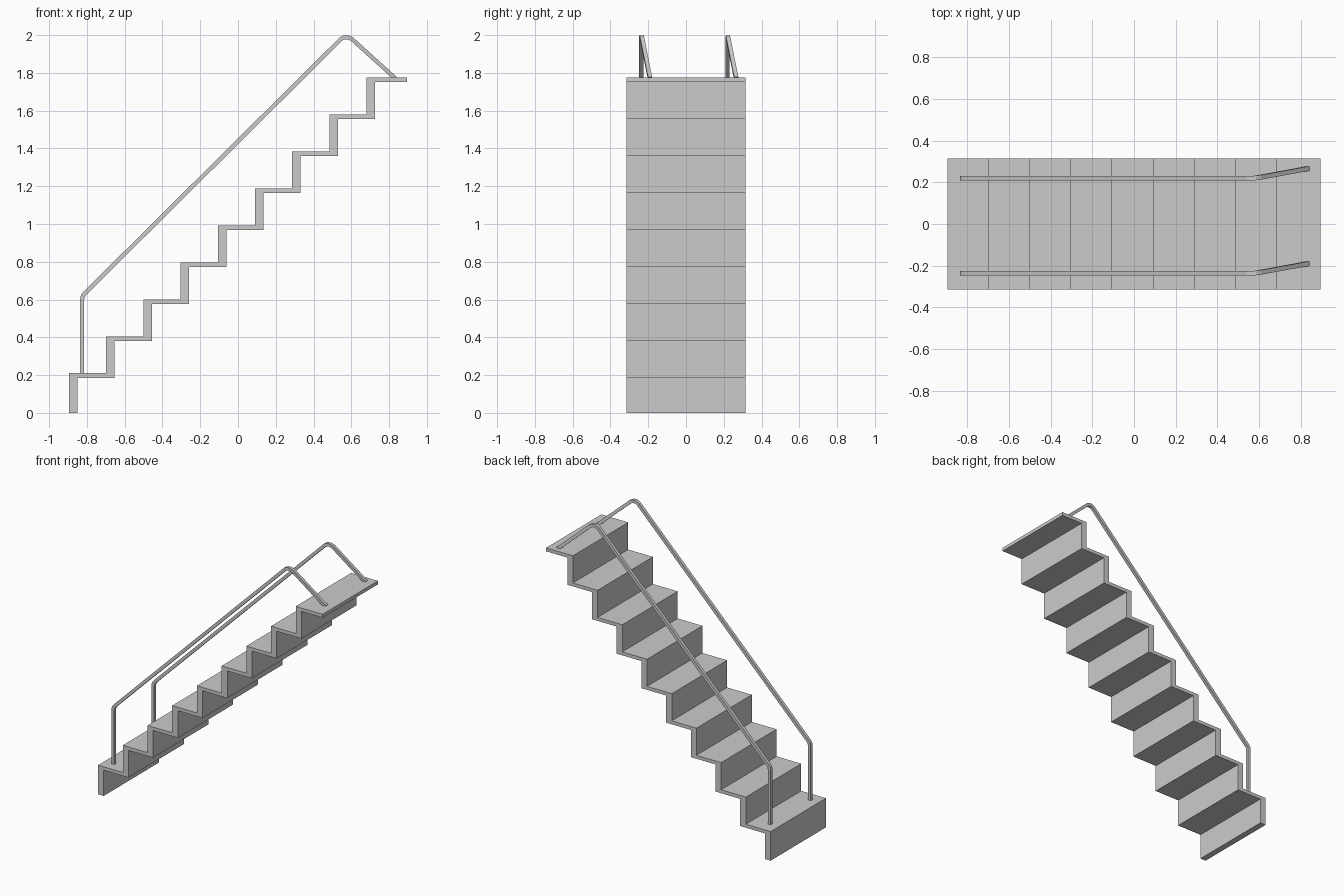
import bpy
from mathutils import Vector

cube = bpy.data.objects.get("Cube")
if cube:
    bpy.data.objects.remove(cube, do_unlink=True)

STEPS, RUN, RISE = 9, 0.197, 0.1957
LEFT, RIGHT, HALF_WIDTH = -0.895, 0.895, 0.315
TREAD, RISER = 0.025, 0.045
FIRST_TOP = 0.21
BAR = 0.011  # half thickness of the handrail

grey = bpy.data.materials.new("light_grey")
grey.use_nodes = True
colour = (0.6, 0.6, 0.6, 1)
grey.diffuse_color = colour
grey.node_tree.nodes["Principled BSDF"].inputs["Base Color"].default_value = colour


def ribbon(name, upper, lower, near, far):
    """Solid strip between two xz outlines; near and far give y at each point."""
    n = len(upper)
    verts = []
    for i in range(n):
        (ux, uz), (lx, lz) = upper[i], lower[i]
        verts += [(ux, near[i], uz), (ux, far[i], uz),
                  (lx, far[i], lz), (lx, near[i], lz)]
    faces = [(3, 2, 1, 0), tuple(4 * (n - 1) + k for k in range(4))]
    for i in range(n - 1):
        a, b = 4 * i, 4 * i + 4
        for k in range(4):
            m = (k + 1) % 4
            faces.append((a + k, a + m, b + m, b + k))
    mesh = bpy.data.meshes.new(name)
    mesh.from_pydata(verts, [], faces)
    mesh.materials.append(grey)
    obj = bpy.data.objects.new(name, mesh)
    bpy.context.collection.objects.link(obj)
    # Consistent outward normals
    import bmesh
    bm = bmesh.new()
    bm.from_mesh(mesh)
    bmesh.ops.recalc_face_normals(bm, faces=bm.faces)
    bm.to_mesh(mesh)
    bm.free()
    return obj


# Folded staircase: risers and treads of one continuous slab
upper, lower = [(LEFT, 0)], [(LEFT + RISER, 0)]
for i in range(STEPS):
    x, top = LEFT + i * RUN, FIRST_TOP + i * RISE
    end = RIGHT if i == STEPS - 1 else x + RUN
    last = i == STEPS - 1
    upper += [(x, top), (end, top)]
    lower += [(x + RISER, top - TREAD),
              (end if last else end + RISER, top - TREAD)]
count = len(upper)
ribbon("staircase", upper, lower, [-HALF_WIDTH] * count, [HALF_WIDTH] * count)

# Handrail centre line: x, z and sideways drift
path = [(-0.825, 0.2, 0), (-0.825, 0.6, 0), (-0.821, 0.619, 0), (-0.810, 0.634, 0),
        (0.545, 1.979, 0), (0.562, 1.988, 0), (0.583, 1.988, 0.002),
        (0.603, 1.979, 0.005), (0.834, 1.77, 0.047)]


def offset_path(side):
    """Mitred parallel of the centre line."""
    pts = [Vector(p[:2]) for p in path]
    out = []
    for i, p in enumerate(pts):
        d0 = (p - pts[i - 1]).normalized() if i else None
        d1 = (pts[i + 1] - p).normalized() if i < len(pts) - 1 else d0
        d0 = d0 or d1
        t = (d0 + d1).normalized()
        out.append(tuple(p + Vector((-t.y, t.x)) * side * BAR / t.dot(d1)))
    return out


for name, y in (("handrail_front", -0.237), ("handrail_back", 0.219)):
    ribbon(name, offset_path(1), offset_path(-1),
           [y + p[2] - BAR for p in path], [y + p[2] + BAR for p in path])
